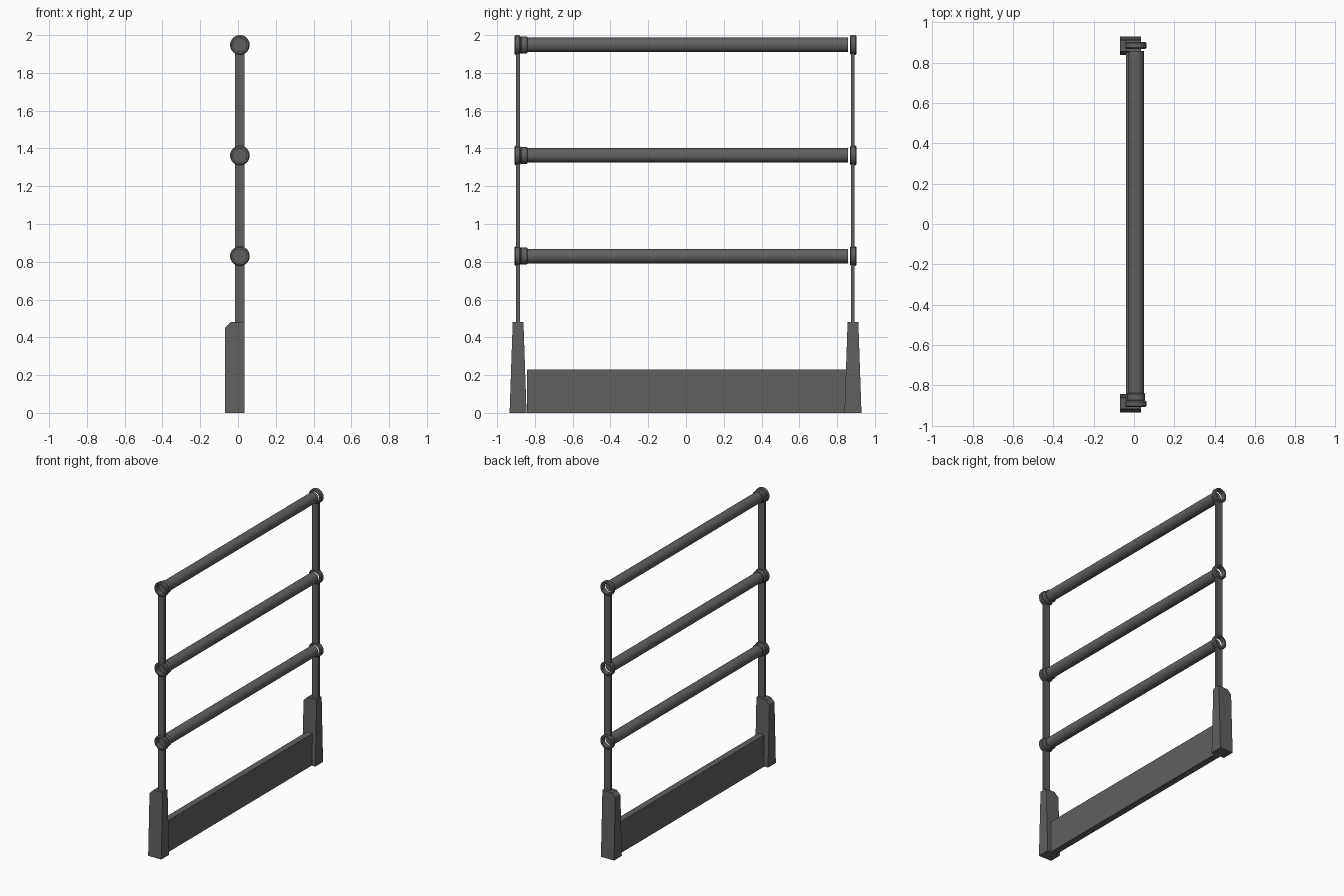
import bpy, bmesh, math

if "Cube" in bpy.data.objects:
    bpy.data.objects.remove(bpy.data.objects["Cube"])

grey = bpy.data.materials.new("dark grey metal")
grey.diffuse_color = (0.12, 0.117, 0.114, 1)
grey.use_nodes = True
grey.node_tree.nodes["Principled BSDF"].inputs["Base Color"].default_value = grey.diffuse_color

CX = 0.01                      # x of posts and rails
RAIL_Z = (0.83, 1.363, 1.948)  # rail heights
N = 32


def finish(name, bm, smooth=False):
    bmesh.ops.recalc_face_normals(bm, faces=bm.faces)
    me = bpy.data.meshes.new(name)
    bm.to_mesh(me)
    bm.free()
    ob = bpy.data.objects.new(name, me)
    bpy.context.collection.objects.link(ob)
    me.materials.append(grey)
    if smooth:
        bpy.ops.object.select_all(action='DESELECT')
        ob.select_set(True)
        bpy.context.view_layer.objects.active = ob
        bpy.ops.object.shade_smooth_by_angle(angle=math.radians(35))
    return ob


def box(name, x0, x1, y0, y1, z0, z1):
    bm = bmesh.new()
    bmesh.ops.create_cube(bm, size=1)
    for v in bm.verts:
        v.co = (x1 if v.co.x > 0 else x0, y1 if v.co.y > 0 else y0,
                z1 if v.co.z > 0 else z0)
    return finish(name, bm)


def lathe(name, profile, z, closed):
    """Revolve (radius, y) points around the rail axis at height z."""
    bm = bmesh.new()
    rings = []
    for r, y in profile:
        rings.append([bm.verts.new((CX + r * math.cos(2 * math.pi * i / N), y,
                                    z + r * math.sin(2 * math.pi * i / N)))
                      for i in range(N)])
    pairs = list(zip(rings, rings[1:]))
    if closed:
        pairs.append((rings[-1], rings[0]))
    for a, b in pairs:
        for i in range(N):
            j = (i + 1) % N
            bm.faces.new((a[i], a[j], b[j], b[i]))
    if not closed:
        bm.faces.new(rings[0])
        bm.faces.new(rings[-1])
    return finish(name, bm, True)


def collar(name, y0, y1, r_out, r_in, c, z):
    # tube with chamfered outer edges
    lathe(name, [(r_in, y0), (r_out - c, y0), (r_out, y0 + c),
                 (r_out, y1 - c), (r_out - c, y1), (r_in, y1)], z, True)


def foot(name, yc):
    # tapered socket with a chamfered back top edge
    outline = [(-0.07, 0), (0.035, 0), (0.035, 0.48), (-0.04, 0.48), (-0.07, 0.45)]
    bm = bmesh.new()
    sides = []
    for s in (-1, 1):
        sides.append([bm.verts.new((x, yc + s * (0.045 - 0.0165 * z / 0.48), z))
                      for x, z in outline])
        bm.faces.new(sides[-1])
    a, b = sides
    for i in range(5):
        j = (i + 1) % 5
        bm.faces.new((a[i], a[j], b[j], b[i]))
    finish(name, bm)


# feet and flat posts, split between the rail rings
for side, yf, yp in (("front", -0.889, -0.89), ("rear", 0.884, 0.883)):
    foot(side + "_foot", yf)
    bottom = 0.4
    for k, z in enumerate(RAIL_Z):
        box(f"{side}_post_{k}", CX - 0.025, CX + 0.025,
            yp - 0.01, yp + 0.01, bottom, z - 0.043)
        bottom = z + 0.043

# kick board
box("kick_board", -0.04, 0.007, -0.843, 0.86, 0, 0.23)

# rails with end rings and a front collar
for k, z in enumerate(RAIL_Z):
    lathe(f"rail_{k}", [(0.0385, -0.872), (0.0385, 0.857)], z, False)
    collar(f"front_ring_{k}", -0.908, -0.876, 0.052, 0.036, 0.006, z)
    collar(f"front_collar_{k}", -0.876, -0.839, 0.045, 0.036, 0.004, z)
    collar(f"rear_ring_{k}", 0.868, 0.903, 0.052, 0.036, 0.006, z)
